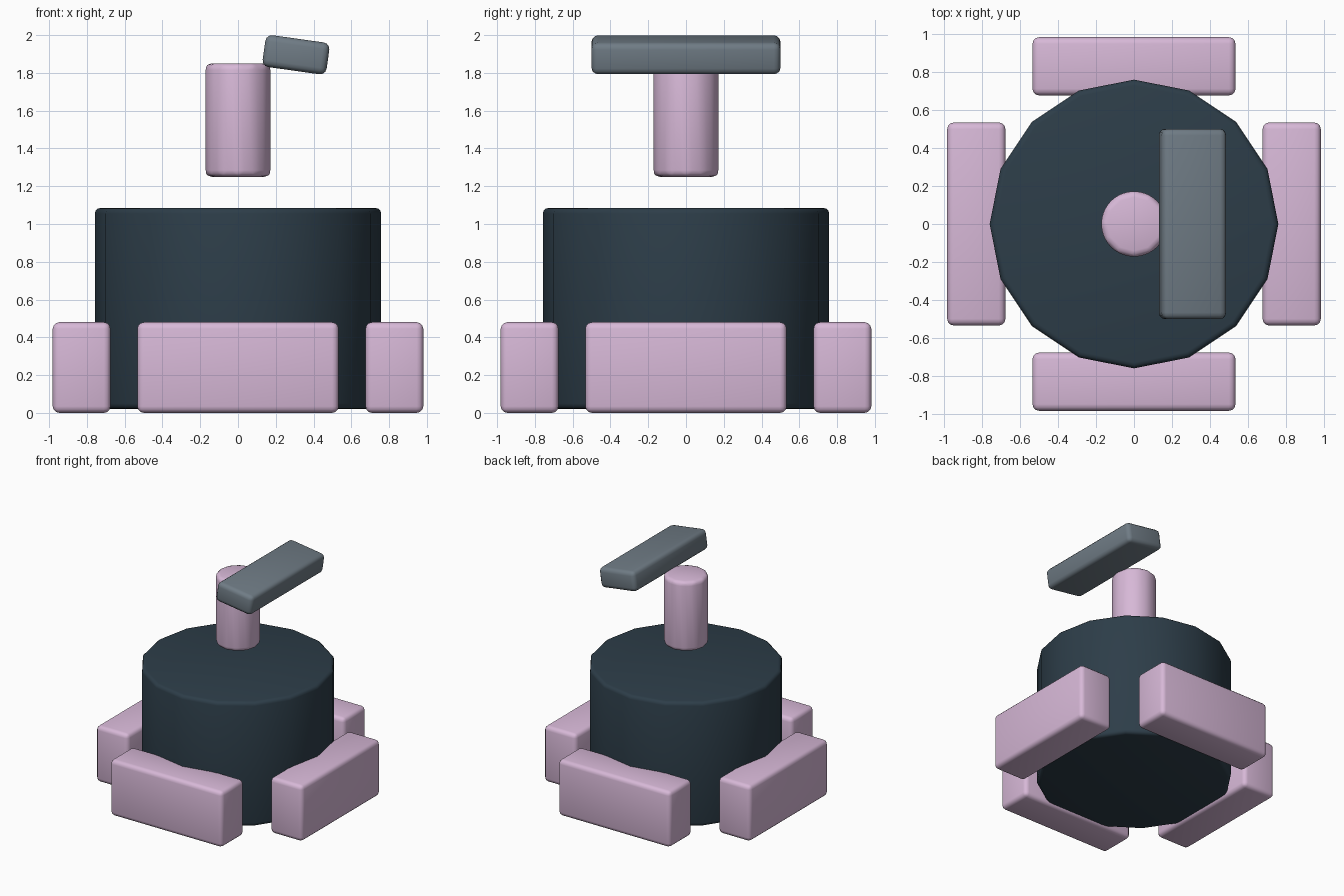
import bpy
import math

cube = bpy.data.objects.get("Cube")
if cube:
    bpy.data.objects.remove(cube, do_unlink=True)


def make_material(name, rgb):
    mat = bpy.data.materials.new(name)
    mat.use_nodes = True
    colour = (*rgb, 1.0)
    mat.diffuse_color = colour
    mat.node_tree.nodes["Principled BSDF"].inputs["Base Color"].default_value = colour
    return mat


pink = make_material("pale pink", (0.68, 0.48, 0.68))
navy = make_material("dark slate blue", (0.026, 0.047, 0.066))
grey = make_material("slate grey", (0.16, 0.20, 0.235))


def finish(obj, name, mat, bevel, angle):
    """Name, colour, soften the edges sharper than the angle, and smooth."""
    obj.name = name
    obj.data.materials.append(mat)
    obj.data.shade_smooth()
    mod = obj.modifiers.new("soft edges", "BEVEL")
    mod.width = bevel
    mod.segments = 3
    mod.limit_method = "ANGLE"
    mod.angle_limit = math.radians(angle)
    return obj


def block(name, size, centre, mat, rotation=(0, 0, 0)):
    bpy.ops.mesh.primitive_cube_add(size=1)
    obj = bpy.context.object
    for v in obj.data.vertices:
        v.co = [c * s for c, s in zip(v.co, size)]
    obj.location = centre
    obj.rotation_euler = rotation
    return finish(obj, name, mat, 0.035, 30)


def drum(name, sides, radius, bottom, top, mat, bevel, angle):
    bpy.ops.mesh.primitive_cylinder_add(
        vertices=sides, radius=radius, depth=top - bottom,
        location=(0, 0, (bottom + top) / 2))
    return finish(bpy.context.object, name, mat, bevel, angle)


# Large body: only its rims are softened
drum("body", 16, 0.758, 0.02, 1.085, navy, 0.03, 30)

# Floating post: rims and upright edges are softened
drum("post", 12, 0.177, 1.25, 1.85, pink, 0.035, 20)

# Four blocks around the base
for i, side in enumerate(("front", "left", "back", "right")):
    turn = i * math.pi / 2
    block(side + "_base_block", (1.066, 0.306, 0.48),
          (0.828 * math.sin(turn), -0.828 * math.cos(turn), 0.24),
          pink, (0, 0, turn))

# Tilted bar on the left of the post
block("tilted_bar", (0.342, 1.0, 0.17), (0.307, 0, 1.896),
      grey, (0, math.radians(8), 0))
